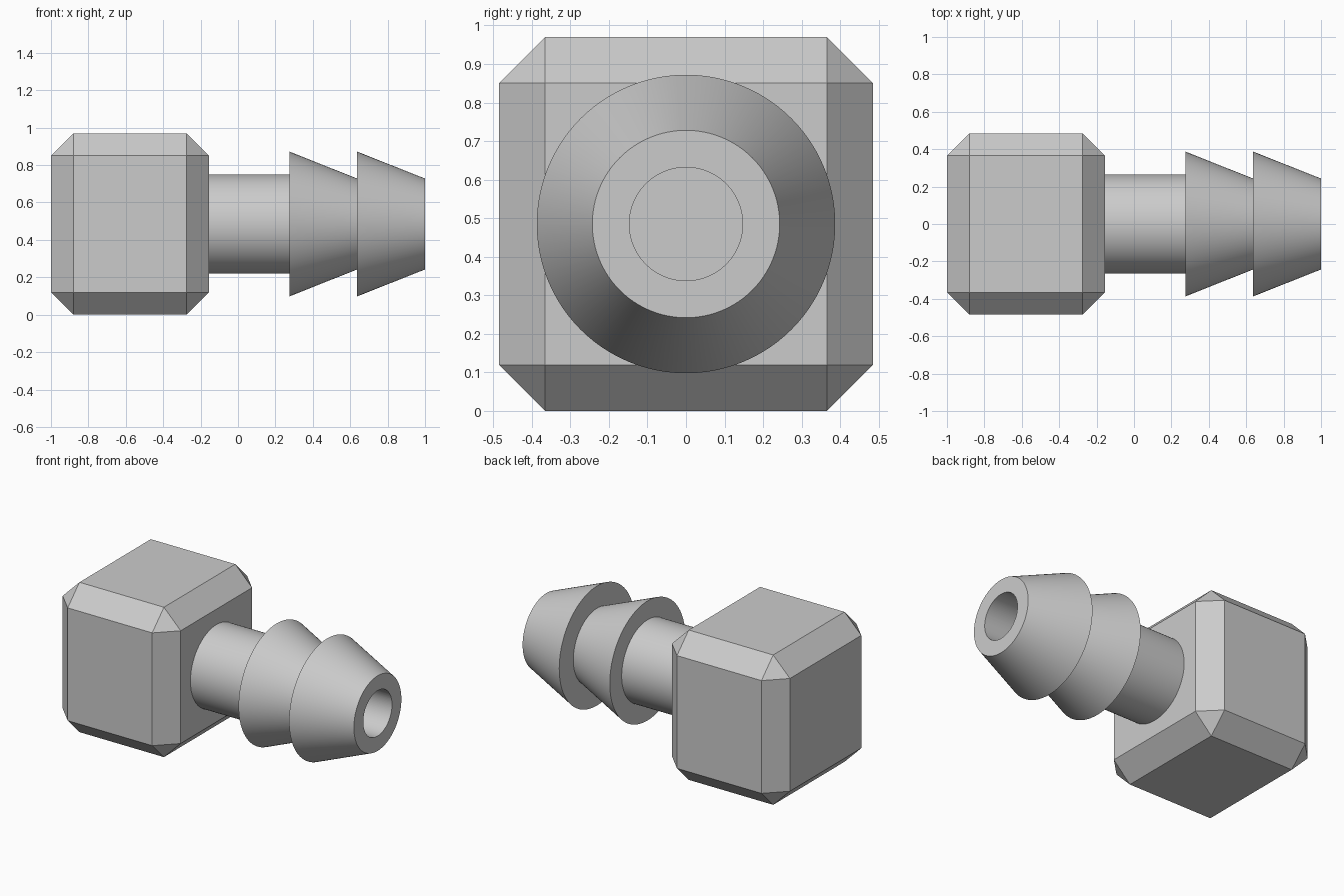
import bpy, bmesh, math

if "Cube" in bpy.data.objects:
    bpy.data.objects.remove(bpy.data.objects["Cube"])

MID = 0.485      # height of the barb axis
SEGMENTS = 96

grey = bpy.data.materials.new("light grey")
grey.diffuse_color = (0.6, 0.6, 0.6, 1)
grey.use_nodes = True
grey.node_tree.nodes["Principled BSDF"].inputs["Base Color"].default_value = grey.diffuse_color


def make_object(name, bm):
    bmesh.ops.recalc_face_normals(bm, faces=bm.faces[:])
    mesh = bpy.data.meshes.new(name)
    bm.to_mesh(mesh)
    bm.free()
    mesh.materials.append(grey)
    obj = bpy.data.objects.new(name, mesh)
    bpy.context.collection.objects.link(obj)
    return obj


def revolve(name, profile):
    """Spin (x, radius) points around the horizontal axis."""
    bm = bmesh.new()
    verts = [bm.verts.new((x, 0, MID + r)) for x, r in profile]
    edges = [bm.edges.new(pair) for pair in zip(verts, verts[1:])]
    bmesh.ops.spin(bm, geom=verts + edges, cent=(0, 0, MID), axis=(1, 0, 0),
                   angle=math.tau, steps=SEGMENTS)
    bmesh.ops.remove_doubles(bm, verts=bm.verts[:], dist=1e-5)
    return make_object(name, bm)


def boolean(obj, other, operation):
    mod = obj.modifiers.new(operation.lower(), 'BOOLEAN')
    mod.object, mod.operation, mod.solver = other, operation, 'EXACT'
    bpy.context.view_layer.objects.active = obj
    bpy.ops.object.modifier_apply(modifier=mod.name)
    bpy.data.objects.remove(other)


# Block with chamfered edges and triangular corners
bm = bmesh.new()
bmesh.ops.create_cube(bm, size=1)
for v in bm.verts:
    v.co = (-0.5775 + v.co.x * 0.845, v.co.y * 0.97, MID + v.co.z * 0.97)
bmesh.ops.bevel(bm, geom=bm.edges[:], offset=0.12, segments=1,
                affect='EDGES', profile=0.5)
fitting = make_object("barbed_plug", bm)

# Stem with two tapered barbs, joined to the block
barb = revolve("barbed_stem", [
    (-0.3, 0), (-0.3, 0.265), (0.275, 0.265), (0.275, 0.387),
    (0.637, 0.243), (0.637, 0.387), (1.0, 0.243), (1.0, 0)])
boolean(fitting, barb, 'UNION')

# Blind bore through the stem into the block
bore = revolve("bore_cutter", [(-0.58, 0), (-0.58, 0.147), (1.1, 0.147), (1.1, 0)])
bore.hide_render = True
boolean(fitting, bore, 'DIFFERENCE')

# Smooth round surfaces, crisp edges
bpy.ops.object.select_all(action='DESELECT')
fitting.select_set(True)
bpy.context.view_layer.objects.active = fitting
bpy.ops.object.shade_smooth_by_angle(angle=math.radians(25))
